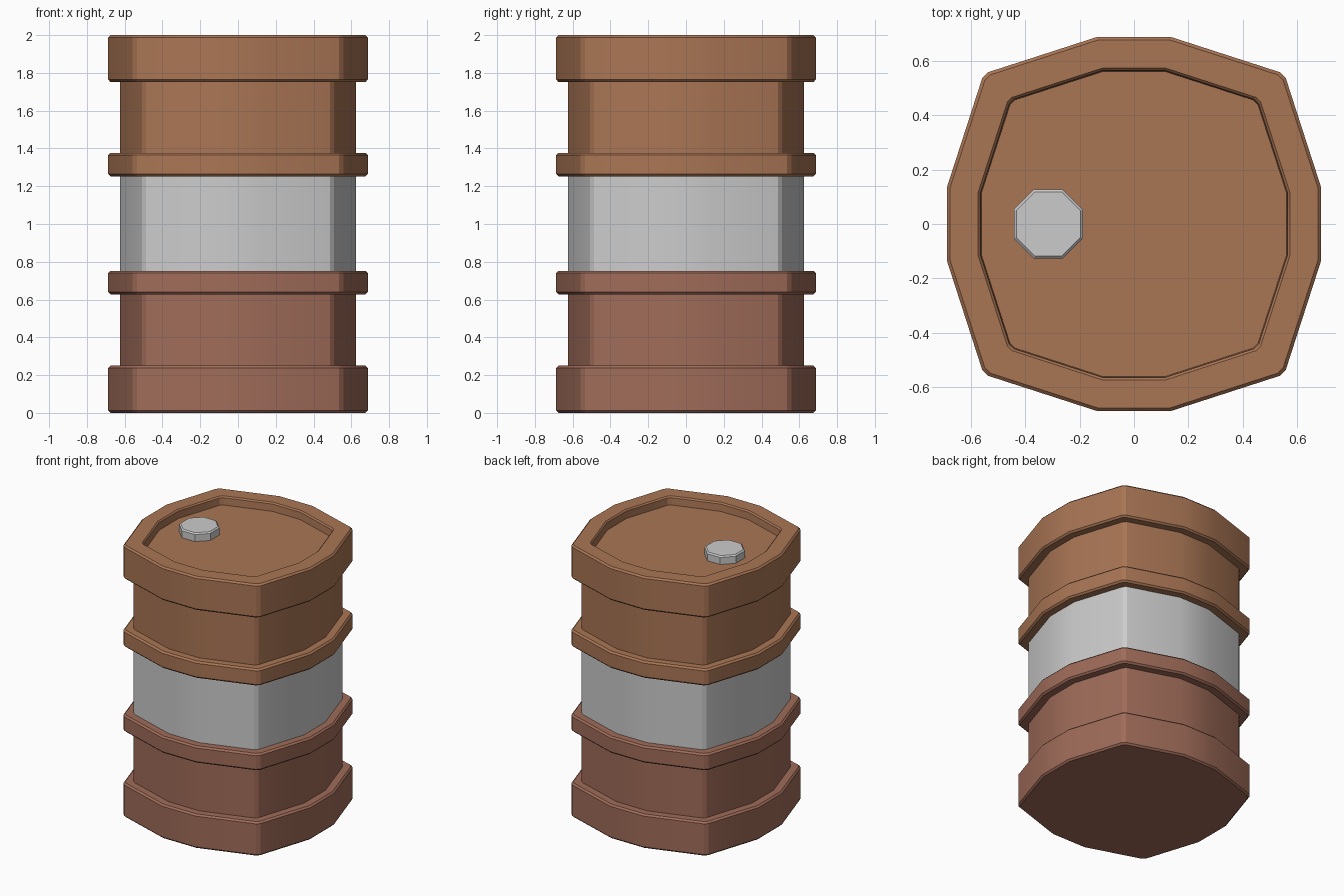
import bpy, bmesh, math

if "Cube" in bpy.data.objects:
    bpy.data.objects.remove(bpy.data.objects["Cube"])


def material(name, rgb):
    m = bpy.data.materials.new(name)
    m.diffuse_color = (*rgb, 1)
    m.use_nodes = True
    m.node_tree.nodes["Principled BSDF"].inputs["Base Color"].default_value = m.diffuse_color
    return m


def drum_section():
    # one corner of the cross-section, repeated by quarter turns (outer half-width 0.687)
    corner = [(0.687, -0.137), (0.687, 0.137), (0.558, 0.536), (0.536, 0.558)]
    return [(x * c - y * s, x * s + y * c)
            for c, s in ((1, 0), (0, 1), (-1, 0), (0, -1)) for x, y in corner]


def loft(name, section, profile, mat=None, close_start=False, close_end=False, centre=(0, 0)):
    # sweep scaled copies of the section along a (scale, z) profile
    bm = bmesh.new()
    rings = [[bm.verts.new((centre[0] + x * k, centre[1] + y * k, z)) for x, y in section]
             for k, z in profile]
    n = len(section)
    for a, b in zip(rings, rings[1:]):
        for i in range(n):
            j = (i + 1) % n
            bm.faces.new((a[i], a[j], b[j], b[i]))
    if close_start:
        bm.faces.new(rings[0][::-1])
    if close_end:
        bm.faces.new(rings[-1])
    mesh = bpy.data.meshes.new(name)
    bm.to_mesh(mesh)
    bm.free()
    ob = bpy.data.objects.new(name, mesh)
    bpy.context.collection.objects.link(ob)
    if mat:
        mesh.materials.append(mat)
    bpy.ops.object.select_all(action='DESELECT')
    ob.select_set(True)
    bpy.context.view_layer.objects.active = ob
    bpy.ops.object.shade_smooth_by_angle(angle=math.radians(22))
    return ob


BODY = 0.91    # wall scale relative to the hoops
B = 0.012      # small edge bevel


def hoop(z0, z1):
    # raised band with softened edges
    return [(1 - B * 1.4, z0), (1, z0 + B), (1, z1 - B), (1 - B * 1.4, z1)]


rust_low = material("rust_red", (0.35, 0.15, 0.10))
rust_high = material("rust_orange", (0.40, 0.18, 0.09))
sec = drum_section()

# lower drum: base rim, wall, lower hoop
loft("lower_drum", sec,
     hoop(0, 0.25) + [(BODY, 0.25), (BODY, 0.628)] + hoop(0.628, 0.752) + [(BODY, 0.752)],
     rust_low, close_start=True)

# plain grey band around the middle
loft("middle_band", sec, [(BODY, 0.752), (BODY, 1.252)])

# upper drum: upper hoop, wall, top rim and recessed lid
loft("upper_drum", sec,
     [(BODY, 1.252)] + hoop(1.252, 1.376) + [(BODY, 1.376), (BODY, 1.752)] + hoop(1.752, 2.0)
     + [(0.835, 2.0), (0.822, 1.99), (0.817, 1.938)],
     rust_high, close_end=True)

# octagonal filler cap
octagon = [(math.cos(a), math.sin(a)) for a in (math.radians(22.5 + 45 * i) for i in range(8))]
R = 0.127 / math.cos(math.pi / 8)
loft("filler_cap", octagon, [(R, 1.938), (R, 1.99), (R - 0.01, 1.999)],
     close_end=True, centre=(-0.315, 0))
